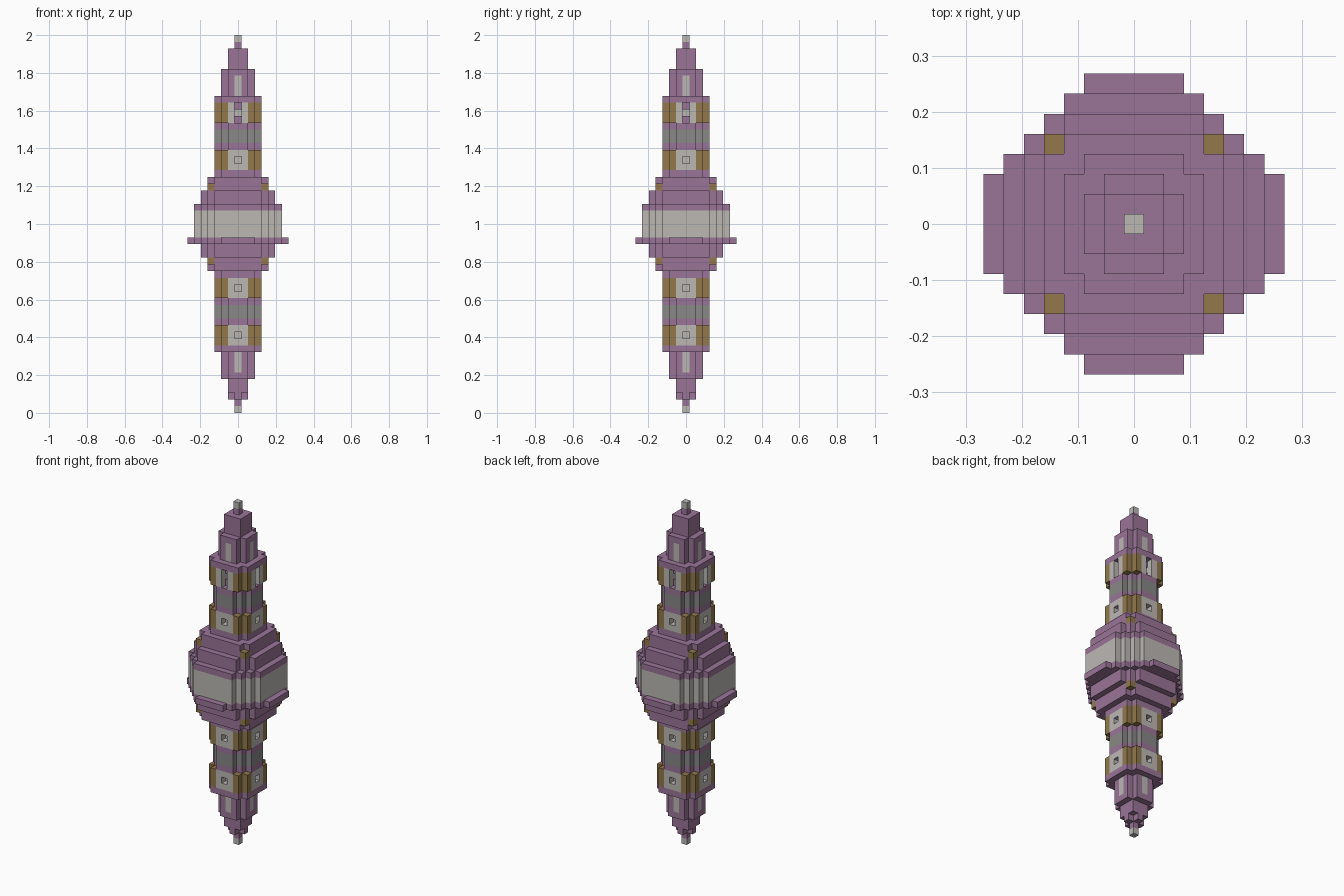
import bpy
import bmesh

old = bpy.data.objects.get("Cube")
if old:
    bpy.data.objects.remove(old, do_unlink=True)

U = 1 / 28  # edge length of one block


def material(name, rgb):
    linear = [((c / 255 + 0.055) / 1.055) ** 2.4 for c in rgb]
    mat = bpy.data.materials.new(name)
    mat.use_nodes = True
    mat.diffuse_color = (*linear, 1)
    mat.node_tree.nodes["Principled BSDF"].inputs["Base Color"].default_value = (*linear, 1)
    return mat


PURPLE, GOLD, PALE, GREY = range(4)
MATERIALS = [
    material("purple", (154, 117, 152)),
    material("gold", (147, 121, 76)),
    material("pale grey", (188, 184, 180)),
    material("dark grey", (136, 136, 135)),
]
AXES = [(1, 0, 0), (-1, 0, 0), (0, 1, 0), (0, -1, 0), (0, 0, 1), (0, 0, -1)]


def block_part(name, z0, z1, plan, colour=lambda lo, hi, z: PURPLE,
               hole=lambda lo, hi, z: False):
    """Shell of blocks on a four-fold symmetric plan of (long, short) radii.
    Rules get the smaller and larger distance from the axis, and the layer."""
    reach = range(-8, 9)
    cells = set()
    for x in reach:
        for y in reach:
            lo, hi = sorted((abs(x), abs(y)))
            if any(hi <= a and lo <= b for a, b in plan):
                cells |= {(x, y, z) for z in range(z0, z1) if not hole(lo, hi, z)}
    bm = bmesh.new()
    verts = {}

    def vert(p):
        if p not in verts:
            verts[p] = bm.verts.new((p[0] * U, p[1] * U, p[2] * U))
        return verts[p]

    for x, y, z in sorted(cells):
        lo, hi = sorted((abs(x), abs(y)))
        for n in AXES:
            if (x + n[0], y + n[1], z + n[2]) in cells:
                continue
            k = [abs(c) for c in n].index(1)
            i, j = (k + 1) % 3, (k + 2) % 3
            corners = []
            for s, t in [(-1, -1), (1, -1), (1, 1), (-1, 1)]:
                p = [x, y, z + 0.5]
                p[k] += n[k] / 2
                p[i] += s / 2
                p[j] += t / 2
                corners.append(vert(tuple(p)))
            if sum(n) < 0:
                corners.reverse()
            bm.faces.new(corners).material_index = colour(lo, hi, z)
    mesh = bpy.data.meshes.new(name)
    bm.to_mesh(mesh)
    bm.free()
    for mat in MATERIALS:
        mesh.materials.append(mat)
    obj = bpy.data.objects.new(name, mesh)
    bpy.context.collection.objects.link(obj)


def window_ring(name, z0, tall=False):
    """Pale wall panels with an opening, between gold corner posts."""
    def hole(lo, hi, z):
        middle = z == z0 + 1
        if lo or hi < 2:
            return False
        return hi == 3 and (tall or middle) or tall and middle and hi == 2

    def colour(lo, hi, z):
        if lo >= 2:
            return GOLD
        if tall and lo == 0 and hi == 2:
            return PURPLE
        return PALE

    block_part(name, z0, z0 + 3, [(3, 2)], colour, hole)


# Parts that repeat above and below the middle
for side in ("lower", "upper"):
    up = side == "upper"

    def span(a, b):
        return (56 - b, 56 - a) if up else (a, b)

    def part(name, a, b, plan, **rules):
        block_part(f"{side}_{name}", *span(a, b), plan, **rules)

    end_layer = 55 if up else 0
    part("tip", 0, 2, [(0, 0)],
         colour=lambda lo, hi, z: PALE if z == end_layer else PURPLE)

    # Spire, with a small cross foot on the lower one only
    if up:
        part("spire", 2, 5, [(1, 1)])
    else:
        part("spire_foot", 2, 3, [(1, 0)])
        part("spire", 3, 5, [(1, 1)])

    # Turret with a tall pale window on each face
    w0, w1 = span(6, 9)
    part("turret", 5, 9, [(2, 1)],
         colour=lambda lo, hi, z: PALE if lo == 0 and hi == 2 and w0 <= z < w1 else PURPLE)

    # Tower: cornice, two window rings and a banded waist
    part("cornice", 9, 10, [(3, 2)])
    window_ring(f"{side}_outer_window_ring", span(10, 13)[0], tall=up)
    b0, b1 = span(14, 16)
    part("waist", 13, 17, [(3, 1), (2, 2)],
         colour=lambda lo, hi, z: GREY if b0 <= z < b1 else PURPLE)
    window_ring(f"{side}_inner_window_ring", span(17, 20)[0])
    part("collar", 20, 21, [(3, 2)])

    # Stepped shoulders with gold corner blocks
    part("small_shoulder", 21, 22, [(4, 3)])
    part("corner_shoulder", 22, 23, [(4, 4)],
         colour=lambda lo, hi, z: GOLD if lo == 4 else PURPLE)
    part("large_shoulder", 23, 25, [(5, 3), (4, 4)])

# Central drum with a pale belt, and the ledge at its foot
block_part("drum", 25, 31, [(6, 3), (5, 4)],
           colour=lambda lo, hi, z: PALE if 26 <= z < 30 else PURPLE)
for name, sx, sy in [("left", 1, 0), ("right", -1, 0), ("back", 0, 1), ("front", 0, -1)]:
    bpy.ops.mesh.primitive_cube_add(size=1, location=(sx * 7 * U, sy * 7 * U, 25.5 * U))
    ledge = bpy.context.object
    ledge.name = f"{name}_ledge"
    ledge.scale = (U if sx else 5 * U, U if sy else 5 * U, U)
    ledge.data.materials.append(MATERIALS[PURPLE])
